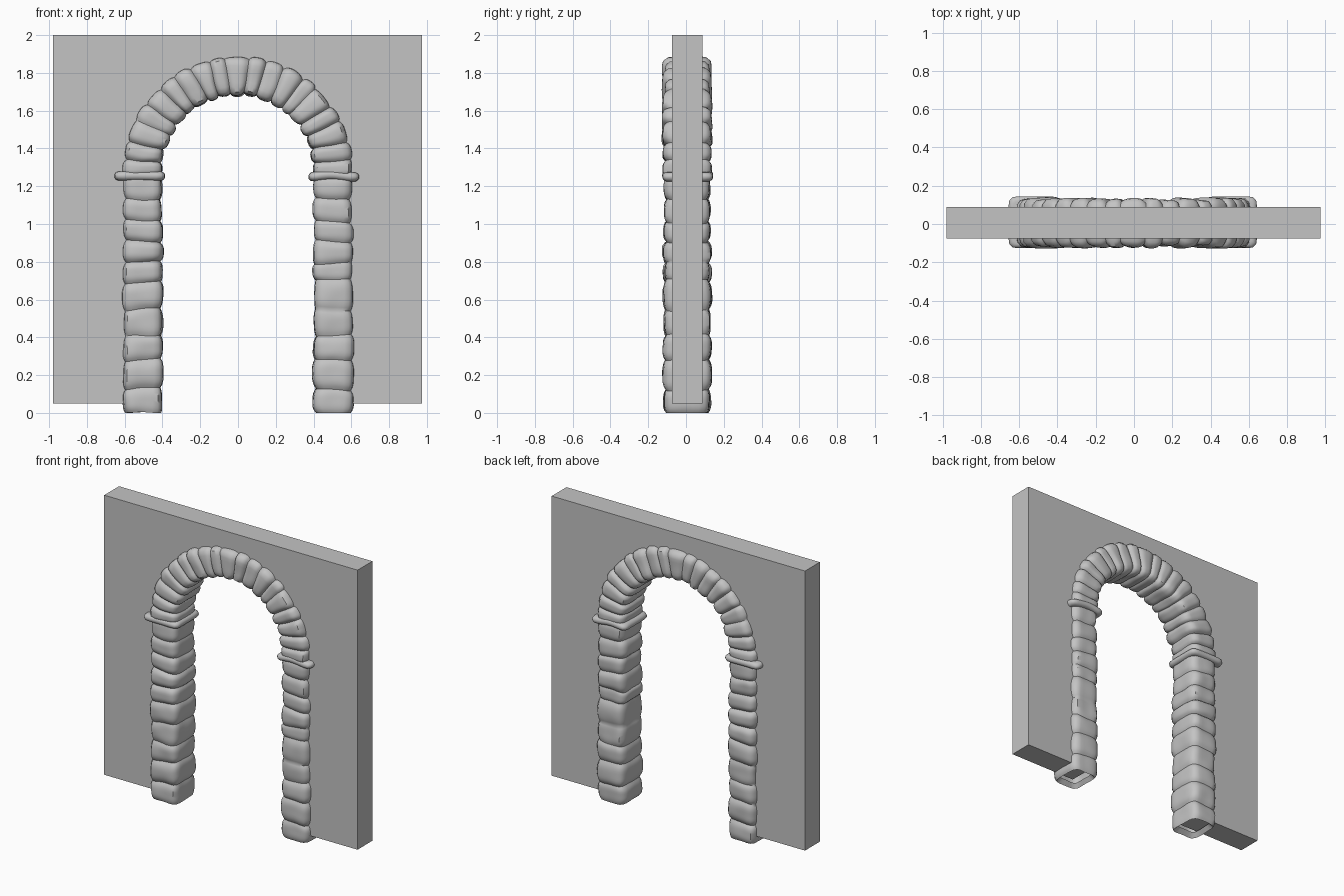
import bpy, bmesh, math, random
from mathutils import Vector, noise

random.seed(4)
cube = bpy.data.objects.get("Cube")
if cube:
    bpy.data.objects.remove(cube, do_unlink=True)

stone = bpy.data.materials.new("grey stone")
stone.use_nodes = True
GREY = (0.55, 0.55, 0.55, 1)
stone.diffuse_color = GREY
stone.node_tree.nodes["Principled BSDF"].inputs["Base Color"].default_value = GREY

SPRING, RADIUS = 1.28, 0.505      # arch centre height and centreline radius
HALF_W, HALF_D, MID_Y = 0.106, 0.126, 0.006


def finish(name, bm, smooth=True):
    bmesh.ops.recalc_face_normals(bm, faces=bm.faces)
    mesh = bpy.data.meshes.new(name)
    bm.to_mesh(mesh)
    bm.free()
    mesh.materials.append(stone)
    ob = bpy.data.objects.new(name, mesh)
    bpy.context.collection.objects.link(ob)
    if smooth:
        bpy.ops.object.select_all(action='DESELECT')
        ob.select_set(True)
        bpy.context.view_layer.objects.active = ob
        bpy.ops.object.shade_smooth_by_angle(angle=math.radians(42))
    return ob


def section(power, count=32):
    """Rounded square outline with corners at +-1."""
    pts = []
    for i in range(count):
        a = 2 * math.pi * (i + 0.5) / count
        c, s = math.cos(a), math.sin(a)
        k = (abs(c) ** power + abs(s) ** power) ** (-1 / power)
        pts.append((c * k, s * k))
    return pts


def loft(bm, rings):
    loops = [[bm.verts.new(p) for p in ring] for ring in rings]
    for a, b in zip(loops, loops[1:]):
        n = len(a)
        for i in range(n):
            j = (i + 1) % n
            bm.faces.new((a[i], a[j], b[j], b[i]))
    return loops


def leg_frame(side):
    return lambda z: (Vector((side * RADIUS, MID_Y, z)), Vector((side, 0, 0)))


def arch_frame(angle):
    out = Vector((math.cos(angle), 0, math.sin(angle)))
    return out * RADIUS + Vector((0, MID_Y, SPRING)), out


def stone_course(name, frame, joints, lip=False):
    """Sweep bulging stones along a path, pinched at each joint."""
    outline = section(6)
    steps = 10
    rings = []

    def ring(t, w, d, shift=0.0, tilt=0.0):
        pts = []
        for u, v in outline:
            pos, out = frame(t + tilt * u)
            p = pos + out * (HALF_W * w * u + shift) + Vector((0, HALF_D * d * v, 0))
            p += noise.noise_vector(p * 9) * 0.007
            p.z = max(p.z, 0)
            pts.append(p)
        return pts

    if lip:
        rings.append(ring(joints[0] + 0.03, 0.68, 0.68))
    tilts = [0] + [random.uniform(-1, 1) for _ in joints[2:]] + [0]
    pinch = [random.uniform(0.09, 0.15) for _ in joints]
    for k, (a, b) in enumerate(zip(joints, joints[1:])):
        w, d = random.uniform(0.97, 1.03), random.uniform(0.95, 1.05)
        shift = random.uniform(-0.004, 0.004)
        for i in range(steps + (k == len(joints) - 2)):
            t = i / steps
            edge = abs(2 * t - 1) ** 3.2
            p = pinch[k] * (1 - t) + pinch[k + 1] * t
            fade = 1 - edge
            tilt = 0.08 * (b - a) * (tilts[k] * (1 - t) + tilts[k + 1] * t)
            rings.append(ring(a + (b - a) * t,
                              1 - p * edge + (w - 1) * fade,
                              1 - p * edge + (d - 1) * fade, shift * fade, tilt))
    bm = bmesh.new()
    loft(bm, rings)
    return finish(name, bm)


# Wall slab with the arched opening cut out of its outline
bm = bmesh.new()
hole = 0.46
profile = [(-0.98, 0.05), (-0.98, 2), (0.975, 2), (0.975, 0.05), (hole, 0.05)]
for i in range(33):
    a = math.pi * i / 32
    profile.append((hole * math.cos(a), SPRING + hole * math.sin(a)))
profile.append((-hole, 0.05))
face = bm.faces.new([bm.verts.new((x, -0.075, z)) for x, z in profile])
ext = bmesh.ops.extrude_face_region(bm, geom=[face])
bmesh.ops.translate(bm, vec=(0, 0.163, 0),
                    verts=[v for v in ext["geom"] if isinstance(v, bmesh.types.BMVert)])
finish("wall", bm, smooth=False)

# Stone legs
leg_joints = [0.0, 0.13, 0.28, 0.41, 0.55, 0.69, 0.80, 0.91, 1.02, 1.13, 1.25]
stone_course("right_leg", leg_frame(-1), leg_joints, lip=True)
left_joints = [z + (random.uniform(-0.015, 0.015) if 0 < z < 1.2 else 0) for z in leg_joints]
stone_course("left_leg", leg_frame(1), left_joints, lip=True)

# Arch stones
count = 19
first, last = -0.05, math.pi + 0.05
angles = [first + (last - first) * i / count for i in range(count + 1)]
angles = [a + (random.uniform(-0.022, 0.022) if 0 < i < count else 0)
          for i, a in enumerate(angles)]
stone_course("arch_stones", arch_frame, angles)

# Collars where the arch meets the legs
for side, name, cx, wave in ((-1, "right_collar", -0.52, 0.001), (1, "left_collar", 0.507, 0.006)):
    rings = []
    for i in range(13):
        a = math.pi * (i / 12 - 0.5)
        inset = 0.024 * (1 - math.cos(a))
        ring = []
        for u, v in section(9, 48):
            x = cx + u * (0.135 - inset)
            y = 0.009 + v * (0.135 - inset)
            z = 1.255 + 0.024 * math.sin(a) + wave * math.sin(24 * (x - cx) + 2)
            ring.append(Vector((x, y, z)))
        rings.append(ring)
    bm = bmesh.new()
    loops = loft(bm, rings)
    bm.faces.new(loops[0])
    bm.faces.new(loops[-1])
    finish(name, bm)
